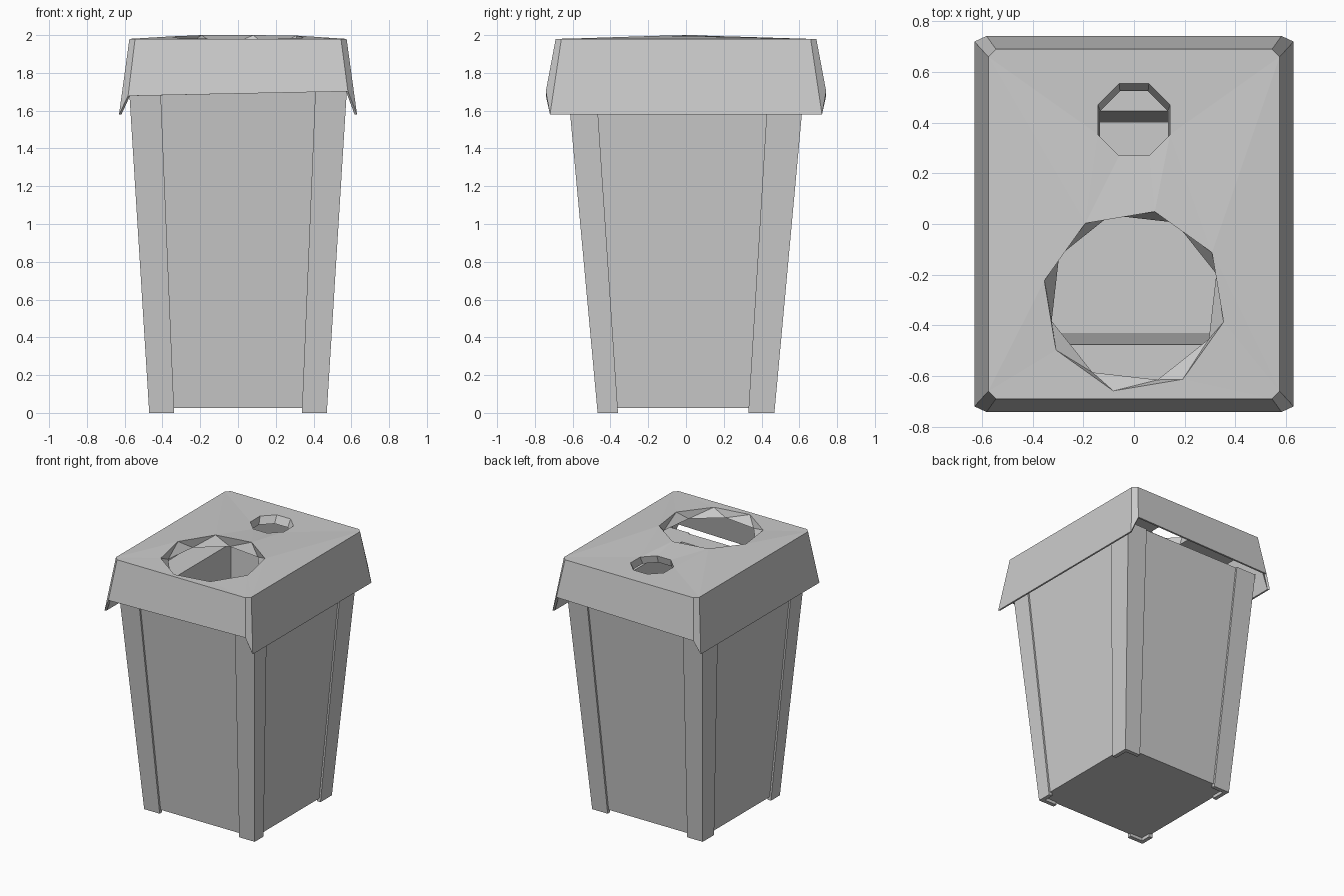
import bpy, bmesh, math
from mathutils import Vector

if "Cube" in bpy.data.objects:
    bpy.data.objects.remove(bpy.data.objects["Cube"])


def finish(name, bm, recalc=True):
    if recalc:
        bmesh.ops.recalc_face_normals(bm, faces=bm.faces)
    me = bpy.data.meshes.new(name)
    bm.to_mesh(me)
    bm.free()
    ob = bpy.data.objects.new(name, me)
    bpy.context.collection.objects.link(ob)
    return ob


def add_ring(bm, pts):
    return [bm.verts.new(p) for p in pts]


def bridge(bm, a, b):
    n = len(a)
    for i in range(n):
        j = (i + 1) % n
        bm.faces.new((a[i], a[j], b[j], b[i]))


def bridge_tris(bm, upper, lower):
    n = len(upper)
    for i in range(n):
        j = (i + 1) % n
        bm.faces.new((upper[i], lower[i], lower[j]))
        bm.faces.new((upper[i], lower[j], upper[j]))


def cap_with_holes(bm, loops, normal):
    edges = []
    for loop in loops:
        for i in range(len(loop)):
            pair = (loop[i - 1], loop[i])
            edges.append(bm.edges.get(pair) or bm.edges.new(pair))
    bmesh.ops.triangle_fill(bm, use_beauty=True, use_dissolve=False,
                            edges=edges, normal=normal)


def rect(x, y0, y1, z):
    return [(-x, y0, z), (x, y0, z), (x, y1, z), (-x, y1, z)]


def octagon(cy, r, turn, z):
    pts = []
    for i in range(8):
        a = math.radians(turn + 45 * i)
        x, y = r * math.cos(a), cy + r * math.sin(a)
        pts.append((x, y, z(y)))
    return pts


# Hollow tapered body with a flat ledge round its mouth
bm = bmesh.new()
rings = [add_ring(bm, p) for p in (
    rect(0.458, -0.455, 0.455, 0.025),
    rect(0.565, -0.613, 0.613, 1.72),
    rect(0.37, -0.475, 0.445, 1.72),
    rect(0.335, -0.43, 0.40, 0.06))]
for a, b in zip(rings, rings[1:]):
    bridge(bm, a, b)
bm.faces.new(rings[0])
bm.faces.new(rings[-1])
finish("bin_body", bm)


# L-shaped corner posts that also form the feet
def post_profile(sx, sy, x, y, ix, iy, t, z):
    pts = [(x, y), (ix, y), (ix, y - t), (x - t, y - t), (x - t, iy), (x, iy)]
    return [(sx * px, sy * py, z) for px, py in pts]


for sx, side in ((-1, "left"), (1, "right")):
    for sy, end in ((-1, "front"), (1, "back")):
        iy0, iy1 = (0.36, 0.475) if sy < 0 else (0.33, 0.435)
        bm = bmesh.new()
        low = add_ring(bm, post_profile(sx, sy, 0.47, 0.468, 0.338, iy0, 0.03, 0))
        top = add_ring(bm, post_profile(sx, sy, 0.577, 0.626, 0.41, iy1, 0.03, 1.72))
        bridge(bm, low, top)
        bm.faces.new(low)
        bm.faces.new(top)
        finish(f"corner_post_{end}_{side}", bm)


# Lid outline: rectangle with chamfered corners, two points per corner
def lid_outline(xs, ys, xe, ye, z_side, z_end, tilt=0.0):
    pts = []
    for sx, sy in ((1, 1), (-1, 1), (-1, -1), (1, -1)):
        side = (sx * xs, sy * ys, z_side)
        front = (sx * xe, sy * ye, z_end + sx * tilt)
        pts += [side, front] if sx * sy > 0 else [front, side]
    return pts


# Lid with flared skirt and two holes
bm = bmesh.new()
outer_top = add_ring(bm, lid_outline(0.575, 0.66, 0.545, 0.69, 1.98, 1.98))
outer_low = add_ring(bm, lid_outline(0.63, 0.72, 0.582, 0.742, 1.58, 1.69, 0.012))
inner_low = add_ring(bm, lid_outline(0.617, 0.71, 0.572, 0.728, 1.58, 1.69, 0.012))
inner_top = add_ring(bm, lid_outline(0.56, 0.645, 0.53, 0.675, 1.925, 1.925))
bridge(bm, outer_top, outer_low)
bridge(bm, outer_low, inner_low)
bridge(bm, inner_low, inner_top)


def dome(y):
    return 1.98 + 0.02 * max(0.0, min(1.0, (y + 0.55) / 0.5))


# Large hole has a twisted rim, small hole a straight one
big_up = add_ring(bm, octagon(-0.305, 0.363, 32, dome))
big_low = add_ring(bm, octagon(-0.29, 0.338, 16, lambda y: 1.925))
small_up = add_ring(bm, octagon(0.412, 0.154, 22.5, lambda y: 1.98))
small_low = add_ring(bm, octagon(0.39, 0.145, 22.5, lambda y: 1.925))
bridge_tris(bm, big_up, big_low)
bridge_tris(bm, small_up, small_low)
cap_with_holes(bm, [outer_top, big_up, small_up], Vector((0, 0, 1)))
cap_with_holes(bm, [inner_top, big_low, small_low], Vector((0, 0, -1)))
finish("lid", bm)
